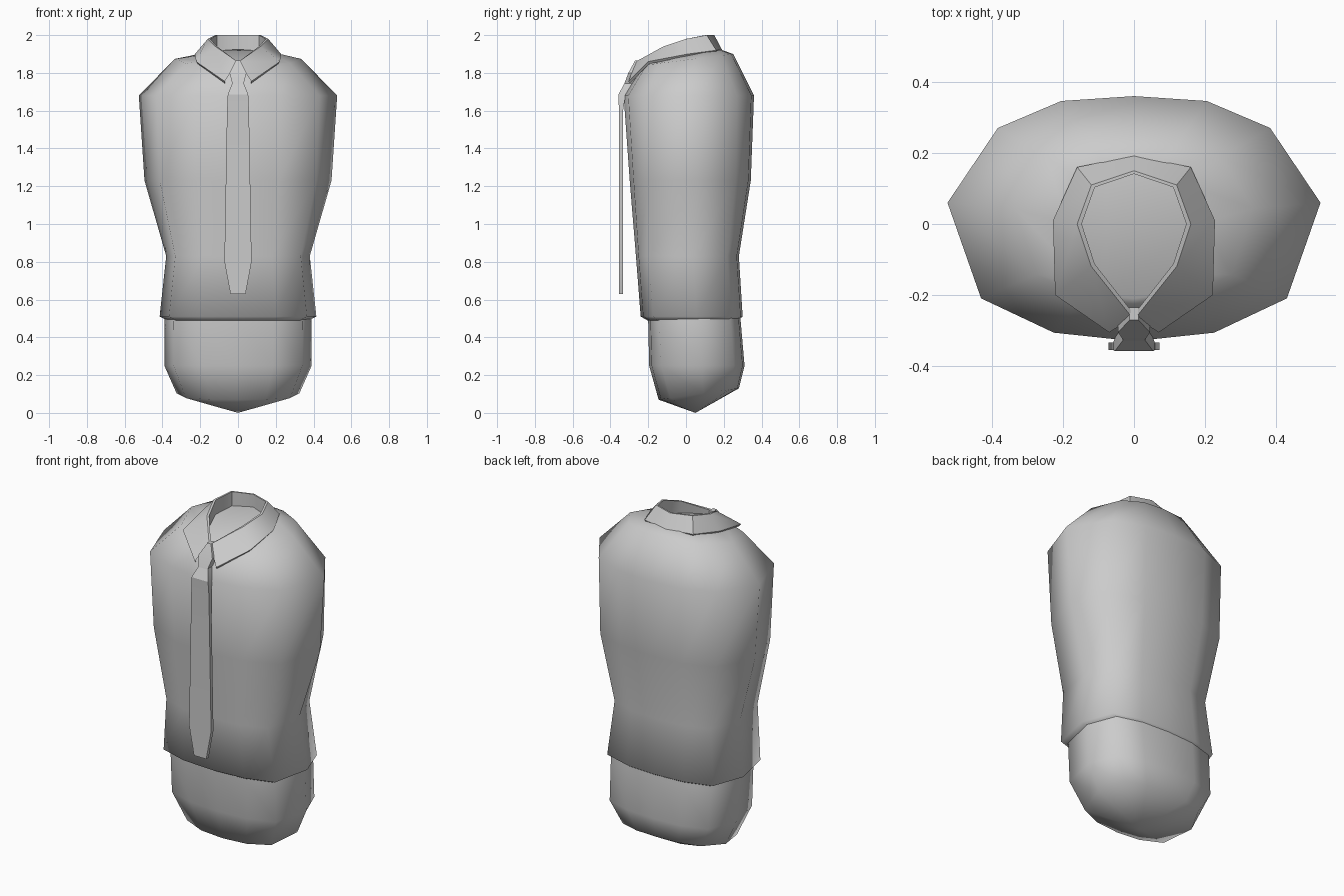
import bpy, math

if "Cube" in bpy.data.objects:
    bpy.data.objects.remove(bpy.data.objects["Cube"])

# Half cross-sections, front centre -> side -> back centre, in unit space
CHEST = [(0, -1), (.43, -.93), (.82, -.65), (1, .13), (.73, .74), (.39, .96), (0, 1)]
HIPS = [(0, -1), (.48, -.95), (.88, -.76), (1, .10), (.84, .78), (.45, .96), (0, 1)]


def make(name, verts, faces, angle=55):
    me = bpy.data.meshes.new(name)
    me.from_pydata(verts, [], faces)
    ob = bpy.data.objects.new(name, me)
    bpy.context.collection.objects.link(ob)
    bpy.ops.object.select_all(action='DESELECT')
    bpy.context.view_layer.objects.active = ob
    ob.select_set(True)
    bpy.ops.object.mode_set(mode='EDIT')
    bpy.ops.mesh.select_all(action='SELECT')
    bpy.ops.mesh.remove_doubles(threshold=0.0005)
    bpy.ops.mesh.normals_make_consistent(inside=False)
    bpy.ops.object.mode_set(mode='OBJECT')
    bpy.ops.object.shade_smooth_by_angle(angle=math.radians(angle))
    return ob


def mirrored(half):
    return half + [(-p[0], *p[1:]) for p in half[-2:0:-1]]


def ring(hw, yf, yb, zf, zb, box):
    """One torso section; z runs linearly from front to back."""
    pts = []
    for a, b in zip(CHEST, HIPS):
        u = a[0] + (b[0] - a[0]) * box
        v = a[1] + (b[1] - a[1]) * box
        t = (v + 1) / 2
        pts.append((u * hw, yf + (yb - yf) * t, zf + (zb - zf) * t))
    return mirrored(pts)


def loft(rings, cyclic=True):
    n = len(rings[0])
    verts = [p for r in rings for p in r]
    faces = []
    for i in range(len(rings) - 1):
        for j in range(n if cyclic else n - 1):
            k = (j + 1) % n
            faces.append((i * n + j, i * n + k, (i + 1) * n + k, (i + 1) * n + j))
    return verts, faces


# Shirt: hem lip, waist, chest, shoulders, neck
rings = [ring(*r) for r in [
    (.36, -.18, .26, .55, .55, 1),
    (.375, -.205, .275, .49, .49, 1),
    (.415, -.24, .30, .51, .51, 1),
    (.38, -.265, .28, .83, .83, .9),
    (.495, -.298, .343, 1.23, 1.23, .3),
    (.525, -.33, .36, 1.68, 1.68, 0),
    (.335, -.225, .25, 1.84, 1.90, 0),
    (.19, -.21, .165, 1.85, 1.93, 0)]]
v, f = loft(rings)
n = len(rings[0])
f.append(tuple(range(len(v) - n, len(v))))
make("shirt", v, f, 75)

# Hips, closing to a point underneath
rings = [ring(*r) for r in [
    (.385, -.205, .285, .56, .56, 1),
    (.39, -.20, .29, .48, .48, 1),
    (.39, -.195, .31, .25, .25, .9),
    (.325, -.145, .28, .07, .13, .5)]]
v, f = loft(rings)
base = len(v) - n
v.append((0, .05, 0))
f += [(base + j, base + (j + 1) % n, len(v) - 1) for j in range(n)]
f.append(tuple(range(n)))
make("hips", v, f, 75)

# Collar: folded strip, from front point around the back
top = [(.004, -.265, 1.86), (.12, -.12, 1.94), (.16, 0, 1.98), (.12, .11, 2.0), (0, .15, 2.0)]
edge = [(.07, -.305, 1.755), (.222, -.2, 1.86), (.228, .01, 1.90), (.16, .16, 1.92), (0, .192, 1.92)]


def collar_row(half):
    return half + [(-x, y, z) for x, y, z in half[-2::-1]]


stand = [(x * .92, y * .94, z) for x, y, z in top]
foot = [(x * .92, y * .94, 1.87 + .2 * y) for x, y, z in top]
under = [(x * .96, y * .97, z - .012) for x, y, z in edge]
v, f = loft([collar_row(r) for r in (foot, stand, top, edge, under)], False)
make("collar", v, f, 40)

# Tie: knot and hanging blade, sections of (half width, z, front y, back y)


def tie_part(name, rows):
    rs = [[(-w, yf, z), (w, yf, z), (w, yb, z), (-w, yb, z)] for w, z, yf, yb in rows]
    v, f = loft(rs)
    f += [(0, 1, 2, 3), tuple(range(len(v) - 4, len(v)))]
    make(name, v, f, 30)


tie_part("tie_knot", [(.012, 1.865, -.27, -.235), (.045, 1.80, -.305, -.24),
                      (.028, 1.735, -.33, -.28)])
tie_part("tie_blade", [(.026, 1.755, -.32, -.28), (.054, 1.685, -.358, -.32),
                       (.058, 1.6, -.355, -.333), (.072, .80, -.355, -.333),
                       (.04, .63, -.355, -.333)])
